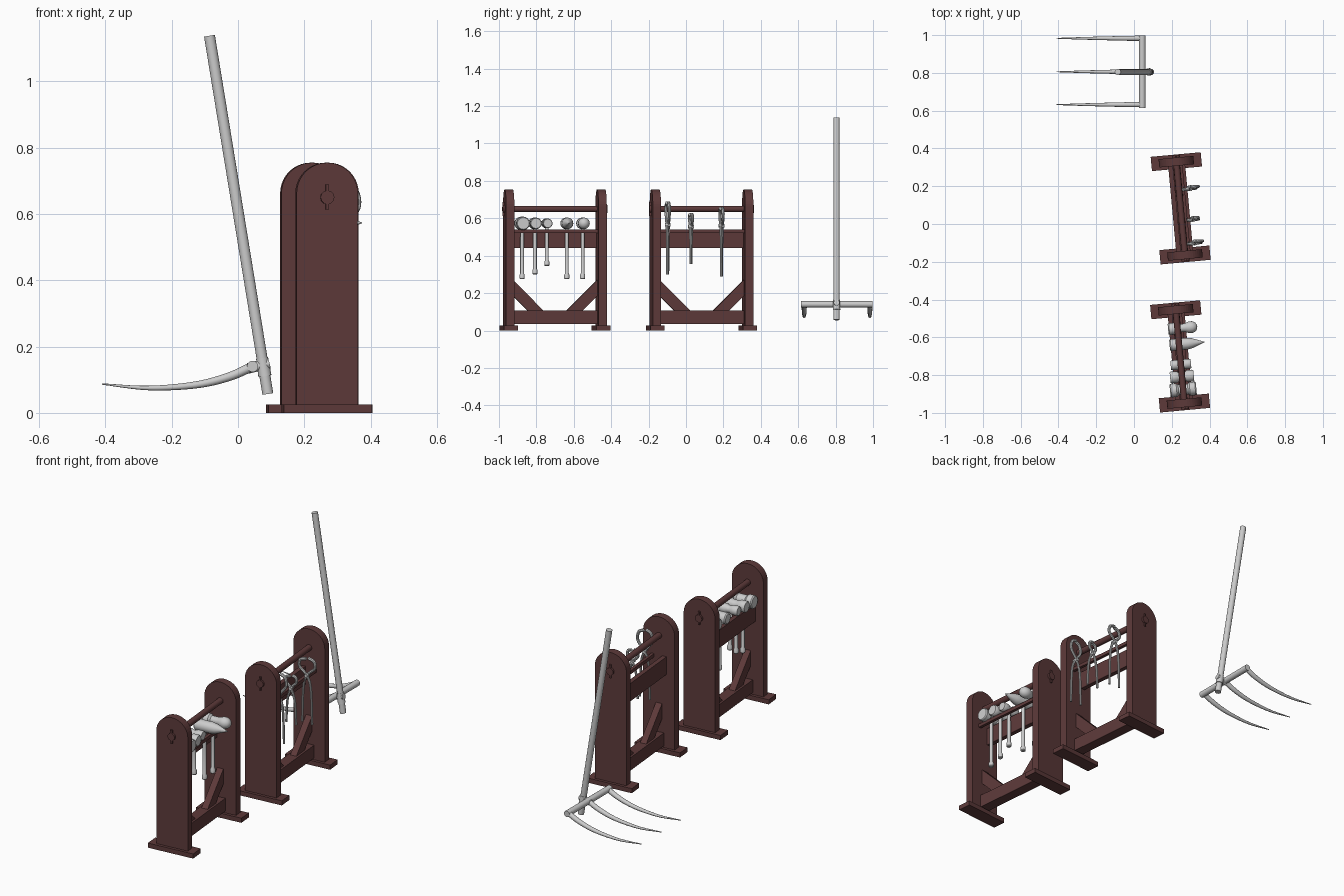
import bpy, bmesh
from math import sin, cos, pi, radians
from mathutils import Vector, Matrix

if "Cube" in bpy.data.objects:
    bpy.data.objects.remove(bpy.data.objects["Cube"])

wood = bpy.data.materials.new("dark_wood")
wood.diffuse_color = (0.11, 0.042, 0.042, 1)
wood.use_nodes = True
wood.node_tree.nodes["Principled BSDF"].inputs["Base Color"].default_value = wood.diffuse_color


def finish(name, bm, M, mat=None, smooth=False):
    bmesh.ops.recalc_face_normals(bm, faces=bm.faces)
    me = bpy.data.meshes.new(name)
    bm.to_mesh(me)
    bm.free()
    ob = bpy.data.objects.new(name, me)
    bpy.context.collection.objects.link(ob)
    ob.matrix_world = M
    if mat:
        me.materials.append(mat)
    if smooth:
        bpy.ops.object.select_all(action='DESELECT')
        ob.select_set(True)
        bpy.context.view_layer.objects.active = ob
        bpy.ops.object.shade_smooth_by_angle(angle=radians(35))
    return ob


def box(name, M, x, y, z, mat=wood):
    """Box from (min, max) pairs."""
    bm = bmesh.new()
    bmesh.ops.create_cube(bm, size=1)
    for v in bm.verts:
        v.co = [(r[0] + r[1]) / 2 + c * (r[1] - r[0]) for c, r in zip(v.co, (x, y, z))]
    return finish(name, bm, M, mat)


def prism(name, M, pts, depth, mat=wood):
    """Extrude a closed outline of 3D points along a vector."""
    bm = bmesh.new()
    f = bm.faces.new([bm.verts.new(p) for p in pts])
    new = bmesh.ops.extrude_face_region(bm, geom=[f])["geom"]
    bmesh.ops.translate(bm, vec=depth, verts=[g for g in new if isinstance(g, bmesh.types.BMVert)])
    bm.faces.ensure_lookup_table()
    return finish(name, bm, M, mat)


def rod(name, M, pts, radii, n=12, mat=None):
    """Round sweep along a path, one radius per point."""
    bm = bmesh.new()
    P = [Vector(p) for p in pts]
    rings = []
    for i, p in enumerate(P):
        t = (P[min(i + 1, len(P) - 1)] - P[max(i - 1, 0)]).normalized()
        u = Vector((0, 1, 0)) if abs(t.y) < 0.9 else Vector((1, 0, 0))
        v = t.cross(u).normalized()
        u = v.cross(t)
        rings.append([bm.verts.new(p + radii[i] * (u * cos(2 * pi * k / n) + v * sin(2 * pi * k / n)))
                      for k in range(n)])
    for a, b in zip(rings, rings[1:]):
        for k in range(n):
            bm.faces.new((a[k], a[(k + 1) % n], b[(k + 1) % n], b[k]))
    bm.faces.new(rings[0])
    bm.faces.new(rings[-1])
    return finish(name, bm, M, mat, True)


def curve(pts, steps=6):
    """Catmull-Rom smoothing of a short point list."""
    P = [Vector(p) for p in pts]
    P = [2 * P[0] - P[1]] + P + [2 * P[-1] - P[-2]]
    out = []
    for i in range(1, len(P) - 2):
        a, b, c, d = P[i - 1:i + 3]
        for k in range(steps):
            t = k / steps
            out.append(0.5 * (2 * b + (c - a) * t + (2 * a - 5 * b + 4 * c - d) * t * t
                              + (3 * b - a - 3 * c + d) * t ** 3))
    return out + [P[-2]]


HALF = 0.248  # post centre distance from rack middle


def rack(tag, M):
    w, t = 0.0925, 0.022
    for s, end in ((-1, "front"), (1, "back")):
        yc = s * HALF
        # Foot and round-topped post
        box(f"{tag}_{end}_foot", M, (-0.133, 0.133), (yc - 0.038, yc + 0.038), (0, 0.026))
        arc = [(w * cos(pi * k / 20), yc - t, 0.662 + w * sin(pi * k / 20)) for k in range(21)]
        prism(f"{tag}_{end}_post", M, [(-w, yc - t, 0.026), (w, yc - t, 0.026)] + arc, (0, 2 * t, 0))
        # Peg end with wedge
        y0, y1 = sorted((yc + s * t * 0.5, yc + s * (t + 0.011)))
        rod(f"{tag}_{end}_peg", M, [(0, y0, 0.65), (0, y1, 0.65)], [0.021] * 2, 12, wood)
        box(f"{tag}_{end}_wedge", M, (-0.005, 0.005), (y0, y1 - 0.003), (0.613, 0.688))
        # Diagonal brace
        yi = HALF - t
        prism(f"{tag}_{end}_brace", M, [(-0.018, s * y, z) for y, z in
              ((yi, 0.27), (yi, 0.185), (yi - 0.085, 0.10), (yi - 0.17, 0.10))], (0.036, 0, 0))
    span = (-HALF + t, HALF - t)
    # Rails between the posts
    box(f"{tag}_bottom_rail", M, (-0.03, 0.03), span, (0.036, 0.108))
    box(f"{tag}_rear_board", M, (-0.045, -0.02), span, (0.44, 0.54))
    box(f"{tag}_hanging_bar", M, (0.028, 0.045), span, (0.522, 0.541))
    rod(f"{tag}_top_bar", M, [(0, span[0], 0.65), (0, span[1], 0.65)], [0.017] * 2, 12, wood)


def hammer(i, M, y, r, bottom, head):
    z = 0.573
    rod(f"hammer_{i}_handle", M, [(0, y, h) for h in
        (z, 0.50, bottom + 0.03, bottom + 0.022, bottom + 0.004, bottom)],
        [0.009, 0.010, 0.010, 0.014, 0.014, 0.011])
    rod(f"hammer_{i}_head", M, [(x, y, z) for x, _ in head], [q * r for _, q in head], 16)


def tongs(i, M, y, top, pivot, bottom, w):
    cx = 0.06
    h = top - pivot
    for s, side in ((-1, "left"), (1, "right")):
        yo = y + s * 0.005
        path = curve([(cx + s * 0.004, yo, top - 0.007), (cx + s * w * 0.8, yo, pivot + h * 0.8),
                      (cx + s * w * 0.9, yo, pivot + h * 0.42), (cx, yo, pivot),
                      (cx - s * 0.024, yo, pivot - 0.07), (cx - s * 0.032, yo, bottom)])
        n = len(path) - 1
        rod(f"tongs_{i}_{side}_arm", M, path, [0.009 - 0.003 * k / n for k in range(n + 1)], 8)
    rod(f"tongs_{i}_rivet", M, [(cx, y - 0.015, pivot), (cx, y + 0.015, pivot)], [0.009] * 2)


def place(x, y):
    return Matrix.Translation((x, y, 0)) @ Matrix.Rotation(radians(5.3), 4, 'Z')


# Hammer rack
MB = place(0.244, -0.701)
rack("hammer_rack", MB)
sledge = lambda L: [(-L, .88), (-L + .006, 1), (-L + .035, 1), (-L + .045, .78),
                    (L - .045, .78), (L - .035, 1), (L - .006, 1), (L, .88)]
pick = [(-.05, .85), (-.044, 1), (-.015, 1), (.045, 1), (.07, .85), (.137, .03)]
ball = [(-.05, .85), (-.044, 1), (-.015, 1), (-.005, .7), (.03, .7), (.045, .8), (.06, 1),
        (.08, 1), (.095, .75), (.103, .4), (.105, .05)]
for i, (y, r, b, head) in enumerate([(-.176, .036, .275, sledge(.07)), (-.107, .031, .30, sledge(.063)),
                                     (-.043, .026, .345, sledge(.054)), (.064, .031, .275, pick),
                                     (.149, .031, .275, ball)], 1):
    hammer(i, MB, y, r, b, head)

# Tongs rack
MA = place(0.247, 0.083)
rack("tongs_rack", MA)
tongs(1, MA, -.187, .69, .565, .30, .042)
tongs(2, MA, -.062, .628, .555, .355, .03)
tongs(3, MA, .102, .66, .56, .29, .046)

# Fork leaning beside the racks
I = Matrix.Identity(4)
top, low = Vector((-0.086, 0.805, 1.137)), Vector((0.09, 0.805, 0.057))
rod("fork_handle", I, [low, top], [0.0165] * 2, 16)
rod("fork_collar", I, [low.lerp(top, 0.05), low.lerp(top, 0.1)], [0.02, 0.018], 16)
rod("fork_crossbar", I, [(0.044, 0.615, 0.14), (0.044, 0.997, 0.14)], [0.017] * 2, 16)
rod("fork_socket", I, [(0.03, 0.805, 0.134), (0.095, 0.805, 0.15)], [0.016] * 2, 12)
for i, y in enumerate((0.632, 0.806, 0.983), 1):
    path = curve([(0.044, y, 0.14), (-0.03, y, 0.108), (-0.13, y, 0.084),
                  (-0.27, y, 0.075), (-0.41, y, 0.087)])
    n = len(path) - 1
    rod(f"fork_tine_{i}", I, path, [0.014 - 0.012 * (k / n) ** 1.8 for k in range(n + 1)])
